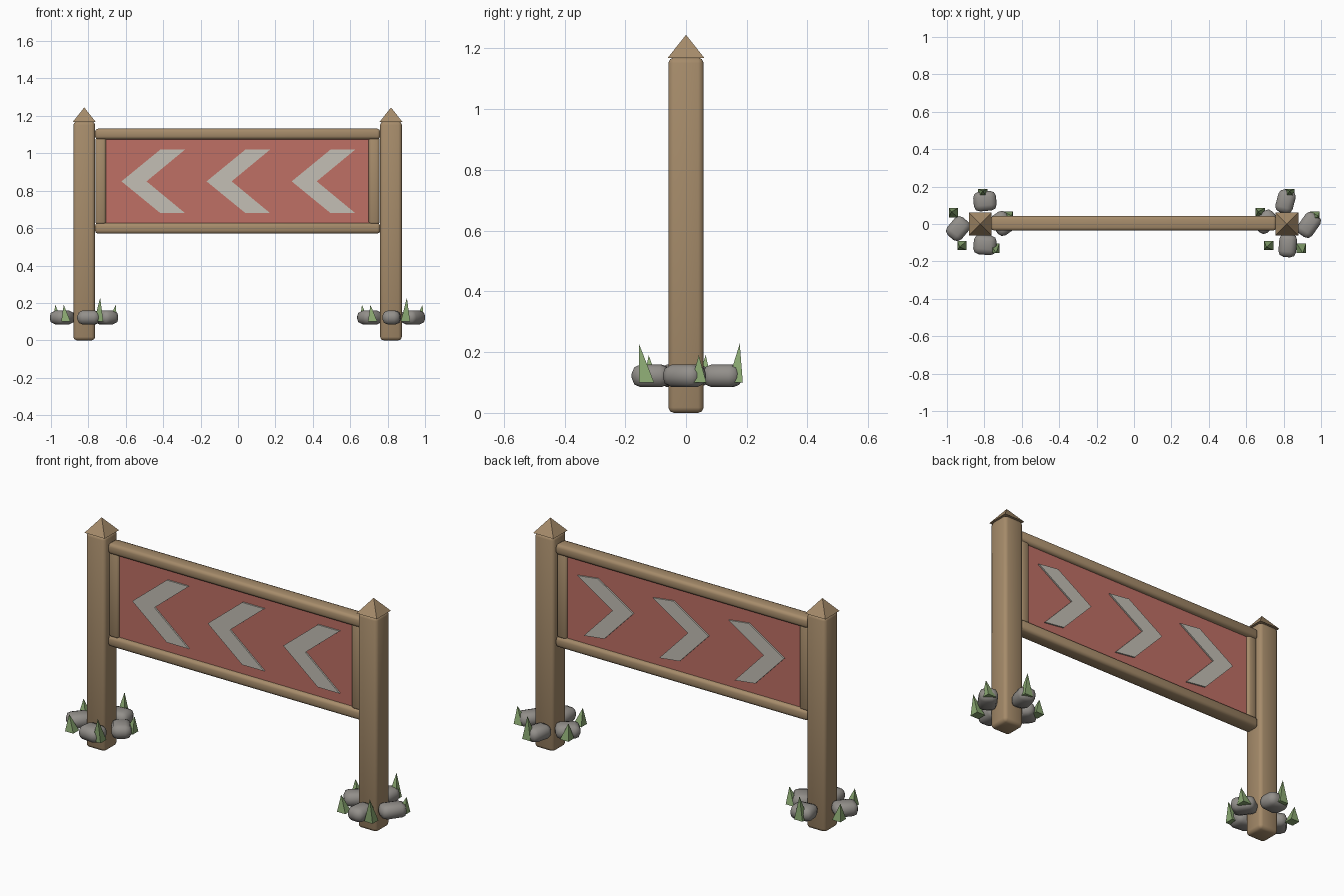
import bpy, bmesh, math
from mathutils import Matrix

if "Cube" in bpy.data.objects:
    bpy.data.objects.remove(bpy.data.objects["Cube"])


def material(name, rgb):
    m = bpy.data.materials.new(name)
    m.diffuse_color = (*rgb, 1)
    m.use_nodes = True
    m.node_tree.nodes["Principled BSDF"].inputs["Base Color"].default_value = m.diffuse_color
    return m


WOOD = material("wood", (0.38, 0.26, 0.145))
RED = material("faded red", (0.52, 0.16, 0.13))
PALE = material("pale grey", (0.55, 0.52, 0.46))
STONE = material("stone grey", (0.29, 0.275, 0.255))
GRASS = material("grass green", (0.26, 0.40, 0.17))


def make(name, bm, mat, loc=(0, 0, 0), rot_z=0, smooth=False):
    bmesh.ops.recalc_face_normals(bm, faces=bm.faces)
    me = bpy.data.meshes.new(name)
    bm.to_mesh(me)
    bm.free()
    me.materials.append(mat)
    ob = bpy.data.objects.new(name, me)
    bpy.context.collection.objects.link(ob)
    ob.location = loc
    ob.rotation_euler.z = rot_z
    if smooth:
        for p in me.polygons:
            p.use_smooth = True
    return ob


def box(name, loc, size, mat, bevel=0.0, segments=2, rot_z=0):
    bm = bmesh.new()
    bmesh.ops.create_cube(bm, size=1, matrix=Matrix.Diagonal((*size, 1)))
    if bevel:
        bmesh.ops.bevel(bm, geom=bm.edges[:], offset=bevel, segments=segments,
                        profile=0.5, affect='EDGES')
    return make(name, bm, mat, loc, rot_z, smooth=bevel > 0)


def pyramid(name, loc, half, height, mat, lean=(0, 0)):
    bm = bmesh.new()
    base = [bm.verts.new((sx * half, sy * half, 0))
            for sx, sy in ((-1, -1), (1, -1), (1, 1), (-1, 1))]
    tip = bm.verts.new((lean[0], lean[1], height))
    bm.faces.new(base)
    for i in range(4):
        bm.faces.new((base[i], base[(i + 1) % 4], tip))
    return make(name, bm, mat, loc)


def chevron(name, x, y, scale=1.0, tilt=0.0):
    # left-pointing arrow plate in the xz plane
    pts = [(-0.17, 0), (0.038, 0.17), (0.17, 0.17),
           (-0.036, 0), (0.17, -0.17), (0.038, -0.17)]
    bm = bmesh.new()
    face = bm.faces.new([bm.verts.new((px * scale, -0.004, pz * scale)) for px, pz in pts])
    ext = bmesh.ops.extrude_face_region(bm, geom=[face])
    bmesh.ops.translate(bm, vec=(0, 0.008, 0),
                        verts=[v for v in ext["geom"] if isinstance(v, bmesh.types.BMVert)])
    ob = make(name, bm, PALE, (x, y, 0.85))
    ob.rotation_euler.y = tilt


# posts with pointed caps
for side, px in (("left", -0.822), ("right", 0.818)):
    box(f"{side}_post", (px, 0, 0.585), (0.116, 0.116, 1.17), WOOD, 0.018)
    pyramid(f"{side}_post_cap", (px, 0, 1.168), 0.061, 0.077, WOOD)

# frame rails and stiles
for name, z in (("top_rail", 1.103), ("bottom_rail", 0.599)):
    box(name, (-0.002, 0.004, z), (1.525, 0.078, 0.057), WOOD, 0.016)
for name, x in (("left_stile", -0.734), ("right_stile", 0.728)):
    box(name, (x, 0.004, 0.852), (0.058, 0.062, 0.466), WOOD, 0.014)

# board with arrow plates; the rear ones hang slightly tilted
box("sign_board", (-0.003, 0.004, 0.851), (1.42, 0.034, 0.47), RED)
for i in range(3):
    x = -0.453 + 0.455 * i
    chevron(f"front_arrow_{i + 1}", x, -0.017)
    chevron(f"back_arrow_{i + 1}", x, 0.025, 0.94, math.radians(7))

# stones around each post: x, y, length, width, turn in degrees
stones = {
    "left": [(-0.797, 0.122, 0.122, 0.105, 5), (-0.94, -0.025, 0.125, 0.10, 50),
             (-0.797, -0.112, 0.122, 0.105, -5), (-0.705, 0.003, 0.125, 0.10, -55)],
    "right": [(0.81, 0.12, 0.125, 0.095, 75), (0.935, -0.005, 0.135, 0.095, 55),
              (0.822, -0.115, 0.125, 0.095, 85), (0.705, 0.012, 0.125, 0.10, 40)],
}
for side, rows in stones.items():
    for i, (x, y, l, w, turn) in enumerate(rows):
        box(f"{side}_stone_{i + 1}", (x, y, 0.122), (l, w, 0.075), STONE, 0.03, 2,
            math.radians(turn))

# grass spikes leaning outward: offset x, y, height, lean
spikes = [(-0.145, 0.06, 0.09, (-0.012, 0.005)), (-0.10, -0.115, 0.09, (-0.012, -0.008)),
          (0.075, -0.13, 0.128, (0.008, -0.025)), (0.012, 0.162, 0.128, (0, 0.015)),
          (0.147, 0.042, 0.09, (0.02, 0))]
for side, px in (("left", -0.82), ("right", 0.82)):
    for i, (dx, dy, h, lean) in enumerate(spikes):
        pyramid(f"{side}_grass_{i + 1}", (px + dx, dy, 0.1), 0.025, h, GRASS, lean)

# keep crisp corners where faces meet sharply
for ob in bpy.context.scene.objects:
    ob.select_set("post" in ob.name and "cap" not in ob.name
                  or "rail" in ob.name or "stile" in ob.name or "stone" in ob.name)
    if ob.select_get():
        bpy.context.view_layer.objects.active = ob
bpy.ops.object.shade_smooth_by_angle(angle=math.radians(50))
